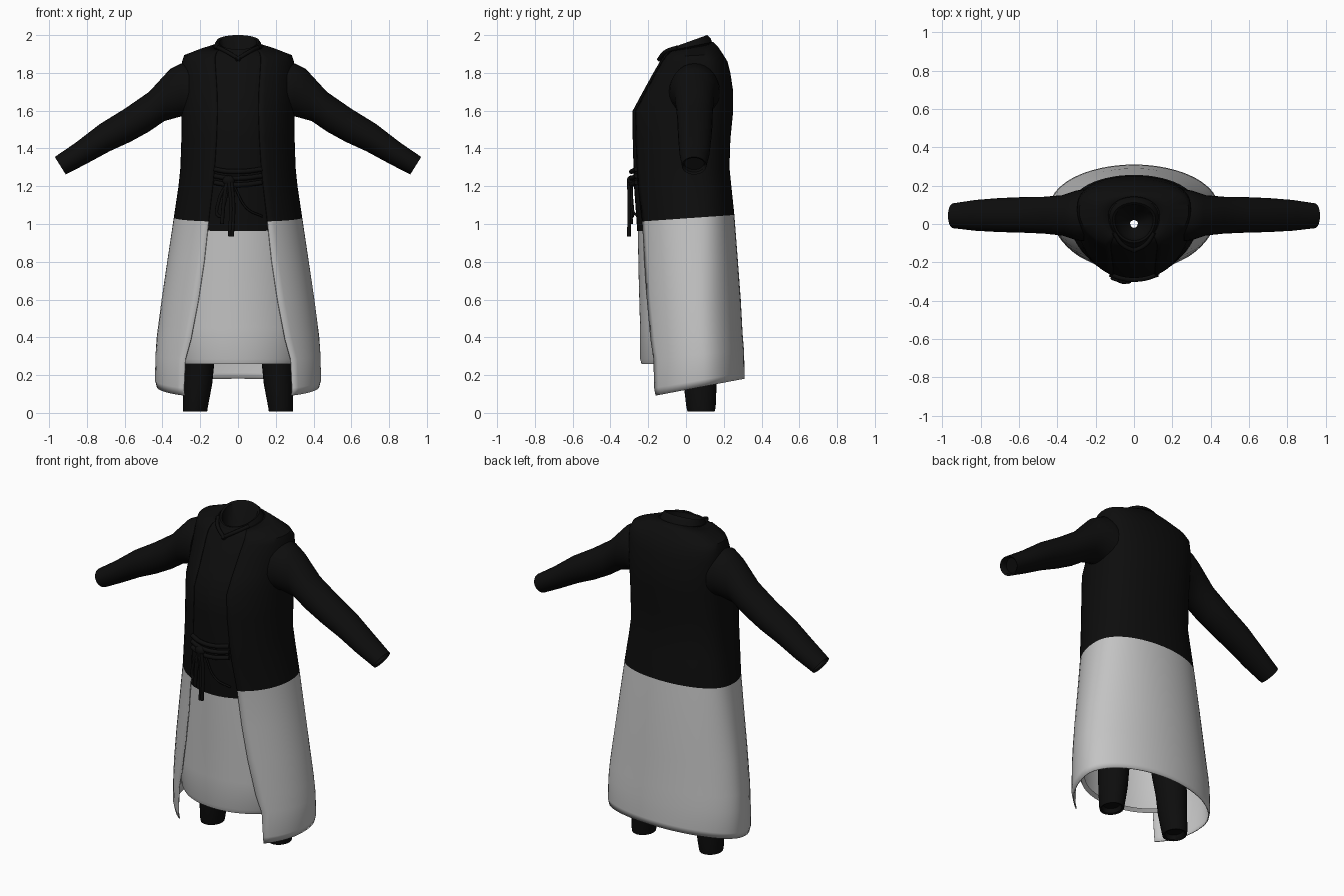
import bpy, bmesh
from math import sin, cos, pi, asin
from mathutils import Vector

if "Cube" in bpy.data.objects:
    bpy.data.objects.remove(bpy.data.objects["Cube"], do_unlink=True)


def material(name, value):
    m = bpy.data.materials.new(name)
    m.use_nodes = True
    color = (value, value, value, 1)
    m.diffuse_color = color
    bsdf = next(n for n in m.node_tree.nodes if n.type == 'BSDF_PRINCIPLED')
    bsdf.inputs["Base Color"].default_value = color
    bsdf.inputs["Roughness"].default_value = 0.8
    return m


black = material("black cloth", 0.004)
grey = material("pale grey cloth", 0.55)


def smooth(ob, angle=0.8):
    bpy.ops.object.select_all(action='DESELECT')
    ob.select_set(True)
    bpy.context.view_layer.objects.active = ob
    bpy.ops.object.shade_smooth_by_angle(angle=angle)


def loft(name, rings, mats, closed=True, caps=False, dark_from=None, thickness=0):
    """Skin a stack of rings; faces from row dark_from upward use the second material."""
    bm = bmesh.new()
    rows = [[bm.verts.new(p) for p in ring] for ring in rings]
    n = len(rows[0])
    for i in range(len(rows) - 1):
        for j in range(n if closed else n - 1):
            k = (j + 1) % n
            f = bm.faces.new((rows[i][j], rows[i][k], rows[i + 1][k], rows[i + 1][j]))
            f.material_index = int(dark_from is not None and i >= dark_from)
    if caps:
        bm.faces.new(rows[0])
        bm.faces.new(rows[-1])
        bmesh.ops.recalc_face_normals(bm, faces=bm.faces)
    me = bpy.data.meshes.new(name)
    bm.to_mesh(me)
    bm.free()
    ob = bpy.data.objects.new(name, me)
    bpy.context.collection.objects.link(ob)
    for m in mats:
        me.materials.append(m)
    smooth(ob)
    if thickness:
        mod = ob.modifiers.new("cloth thickness", 'SOLIDIFY')
        mod.thickness = thickness
        mod.offset = -1
    return ob


def body_ring(z, w, yf, yb, tilt=0, q=1, start=0, end=2 * pi, n=49):
    """Oval around the body, from the front round by the left side."""
    yc = yf + (yb - yf) * 0.6
    pts = []
    for i in range(n):
        t = start + (end - start) * i / (n - 1)
        c = cos(t)
        y = yc - c * (yc - yf) if c > 0 else yc + (-c) ** q * (yb - yc)
        pts.append((w * sin(t), y, z + tilt * y))
    return pts


def tube(name, points, radius, flat=1.0):
    cu = bpy.data.curves.new(name, 'CURVE')
    cu.dimensions = '3D'
    cu.bevel_depth = radius
    cu.bevel_resolution = 2
    cu.use_fill_caps = True
    sp = cu.splines.new('BEZIER')
    sp.bezier_points.add(len(points) - 1)
    for bp, p in zip(sp.bezier_points, points):
        bp.co = p
        bp.handle_left_type = bp.handle_right_type = 'AUTO'
    cu.materials.append(black)
    ob = bpy.data.objects.new(name, cu)
    bpy.context.collection.objects.link(ob)
    return ob


# Long sleeveless coat, open in front: z, half width, front, back, tilt, back fullness, opening
coat = [
    (.122, .43, -.245, .31, .19, 1, .285),
    (.16, .44, -.25, .31, .17, 1, .287),
    (.30, .437, -.25, .307, .1, 1, .28),
    (.40, .43, -.25, .30, .05, 1, .25),
    (.60, .405, -.255, .29, 0, 1, .21),
    (.80, .375, -.26, .275, 0, .9, .18),
    (1.03, .34, -.268, .256, .07, .8, .157),
    (1.20, .315, -.285, .24, 0, .7, .135),
    (1.30, .305, -.288, .23, 0, .7, .125),
    (1.45, .30, -.292, .235, 0, .65, .115),
    (1.60, .298, -.292, .25, 0, .65, .11),
    (1.70, .298, -.238, .25, 0, .65, .112),
    (1.80, .298, -.183, .235, 0, .65, .118),
    (1.86, .296, -.148, .22, 0, .65, .122),
    (1.89, .285, -.13, .195, .05, .7, .122),
    (1.92, .20, -.12, .17, .1, .8, .115),
    (1.935, .135, -.105, .145, .2, 1, .1),
]
rings = []
for z, w, yf, yb, tilt, q, gap in coat:
    t = asin(gap / w)
    rings.append(body_ring(z, w, yf, yb, tilt, q, t, 2 * pi - t))
loft("long_coat", rings, [grey, black], closed=False, dark_from=6, thickness=.006)

# Inner robe body, just inside the coat
robe = [body_ring(z - (.05 if i == 0 else 0), w - .012, yf + .01, yb - .012, tilt, q)
        for i, (z, w, yf, yb, tilt, q, gap) in enumerate(coat[6:])]
loft("inner_robe", robe, [black], closed=False)

# Front skirt panel with a turned-in hem
panel = [(.275, .32, -.215, .2), (.258, .335, -.235, .2), (.285, .35, -.243, .2),
         (.45, .36, -.243, .2), (.70, .35, -.25, .22), (1.0, .325, -.256, .235)]
loft("front_panel", [body_ring(*r, start=-1.4, end=1.4) for r in panel], [grey], closed=False)

# Standing collar, with its lining narrowing down inside the neck
collar = [(1.90, .14, -.118, .15, .2), (1.945, .122, -.108, .13, .3),
          (1.96, .112, -.098, .112, .36), (1.955, .10, -.086, .10, .36),
          (1.87, .08, -.07, .08, .1), (1.82, .02, -.02, .02, 0)]
loft("collar", [body_ring(*r) for r in collar], [black], closed=False)
for s, side in ((1, "left"), (-1, "right")):
    tube(side + "_neck_band", [(s * .105, -.045, 1.935), (s * .06, -.108, 1.912),
                               (-s * .01, -.143, 1.87)], .011)


# Sleeves: top x z, bottom x z, back-to-front extent
sleeve = [
    (.26, 1.84, .26, 1.56, -.09, .18), (.30, 1.85, .30, 1.57, -.085, .175),
    (.36, 1.82, .39, 1.545, -.06, .15), (.47, 1.70, .47, 1.49, -.05, .142),
    (.60, 1.61, .57, 1.435, -.045, .14), (.73, 1.53, .68, 1.385, -.042, .135),
    (.86, 1.43, .80, 1.32, -.035, .125), (.97, 1.355, .912, 1.262, -.022, .108),
    (.955, 1.35, .91, 1.275, -.012, .098), (.93, 1.363, .885, 1.288, -.01, .096),
]
# Trouser legs: height, inner and outer x, front and back y
leg = [
    (.035, .185, .27, .03, .13), (.012, .175, .28, .02, .14), (.008, .163, .29, .008, .152),
    (.03, .16, .292, .002, .157), (.15, .137, .292, -.012, .162), (.27, .125, .29, -.02, .165),
    (.6, .07, .29, -.06, .17), (.95, .03, .28, -.1, .16),
]


def oval(center, a, b, n=28):
    return [center + a * cos(2 * pi * i / n) + b * sin(2 * pi * i / n) for i in range(n)]


for s, side in ((1, "left"), (-1, "right")):
    rings = []
    for tx, tz, bx, bz, y0, y1 in sleeve:
        top, bottom = Vector((s * tx, 0, tz)), Vector((s * bx, 0, bz))
        mid = (top + bottom) / 2 + Vector((0, (y0 + y1) / 2, 0))
        rings.append(oval(mid, (top - bottom) / 2, Vector((0, (y1 - y0) / 2, 0))))
    loft(side + "_sleeve", rings, [black], caps=True)
    rings = [oval(Vector((s * (x0 + x1) / 2, (y0 + y1) / 2, z)), Vector(((x1 - x0) / 2, 0, 0)),
                  Vector((0, (y1 - y0) / 2, 0))) for z, x0, x1, y0, y1 in leg]
    loft(side + "_trouser_leg", rings, [black], caps=True)

# Belt wraps across the robe front
for i, z in enumerate((1.215, 1.25, 1.285)):
    tube("belt_wrap_%d" % (i + 1), [(-.125, -.262, z + .005), (-.06, -.283, z - .006),
                                    (.04, -.286, z - .006), (.125, -.262, z + .005)], .013)

# Knot, bow loop and hanging ties
bpy.ops.mesh.primitive_uv_sphere_add(segments=20, ring_count=10, location=(-.05, -.293, 1.23))
knot = bpy.context.object
knot.name = "belt_knot"
knot.scale = (.032, .02, .026)
knot.data.materials.append(black)
smooth(knot)
tube("bow_loop", [(-.05, -.298, 1.22), (-.10, -.288, 1.13), (-.095, -.285, 1.04),
                  (-.075, -.292, 1.10), (-.05, -.298, 1.22)], .009)
tube("right_tie", [(-.06, -.298, 1.22), (-.075, -.297, 1.12), (-.085, -.29, 1.0)], .01)
for x in (-.047, -.034):
    tube("long_tie", [(x, -.302, 1.22), (x + .01, -.3, 1.1), (x + .003, -.302, .935)], .01)
# Robe's overlapping lower edge
tube("robe_edge", [(-.02, -.287, 1.2), (.05, -.284, 1.08), (.13, -.258, 1.04)], .006)
